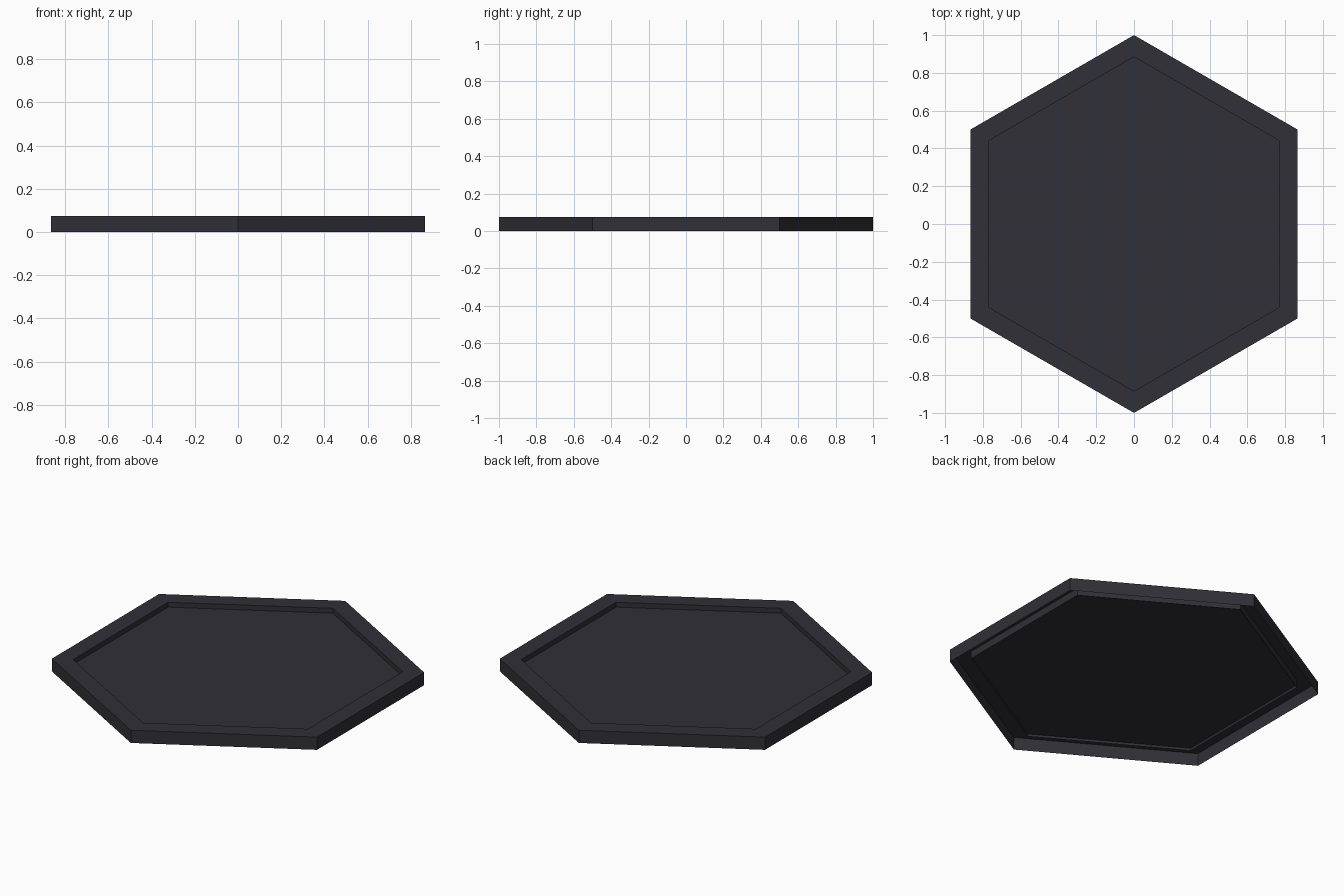
import bpy, bmesh, math

if "Cube" in bpy.data.objects:
    bpy.data.objects.remove(bpy.data.objects["Cube"])

dark = bpy.data.materials.new("dark_slate")
dark.diffuse_color = (0.03, 0.029, 0.039, 1)
dark.use_nodes = True
dark.node_tree.nodes["Principled BSDF"].inputs["Base Color"].default_value = dark.diffuse_color

OUTER, INNER = 1.0, 0.885
TOP, FLOOR, LIP = 0.075, 0.046, 0.031


def hexagon(bm, r, z):
    return [bm.verts.new((r * math.cos(a), r * math.sin(a), z))
            for a in (math.pi / 6 + i * math.pi / 3 for i in range(6))]


def bridge(bm, a, b):
    # quads between two hexagon rings
    for i in range(6):
        j = (i + 1) % 6
        bm.faces.new((a[i], a[j], b[j], b[i]))


def finish(bm, name):
    me = bpy.data.meshes.new(name)
    bm.to_mesh(me)
    bm.free()
    me.materials.append(dark)
    ob = bpy.data.objects.new(name, me)
    bpy.context.collection.objects.link(ob)


# Rim: outer wall, flat top, inner lip; open underneath
bm = bmesh.new()
rings = [hexagon(bm, r, z) for r, z in
         ((OUTER, 0), (OUTER, TOP), (INNER, TOP), (INNER, LIP))]
for a, b in zip(rings, rings[1:]):
    bridge(bm, a, b)
finish(bm, "tray_rim")

# Recessed floor panel, set above the bottom of the lip
bm = bmesh.new()
bm.faces.new(hexagon(bm, INNER, FLOOR))
finish(bm, "tray_floor")
